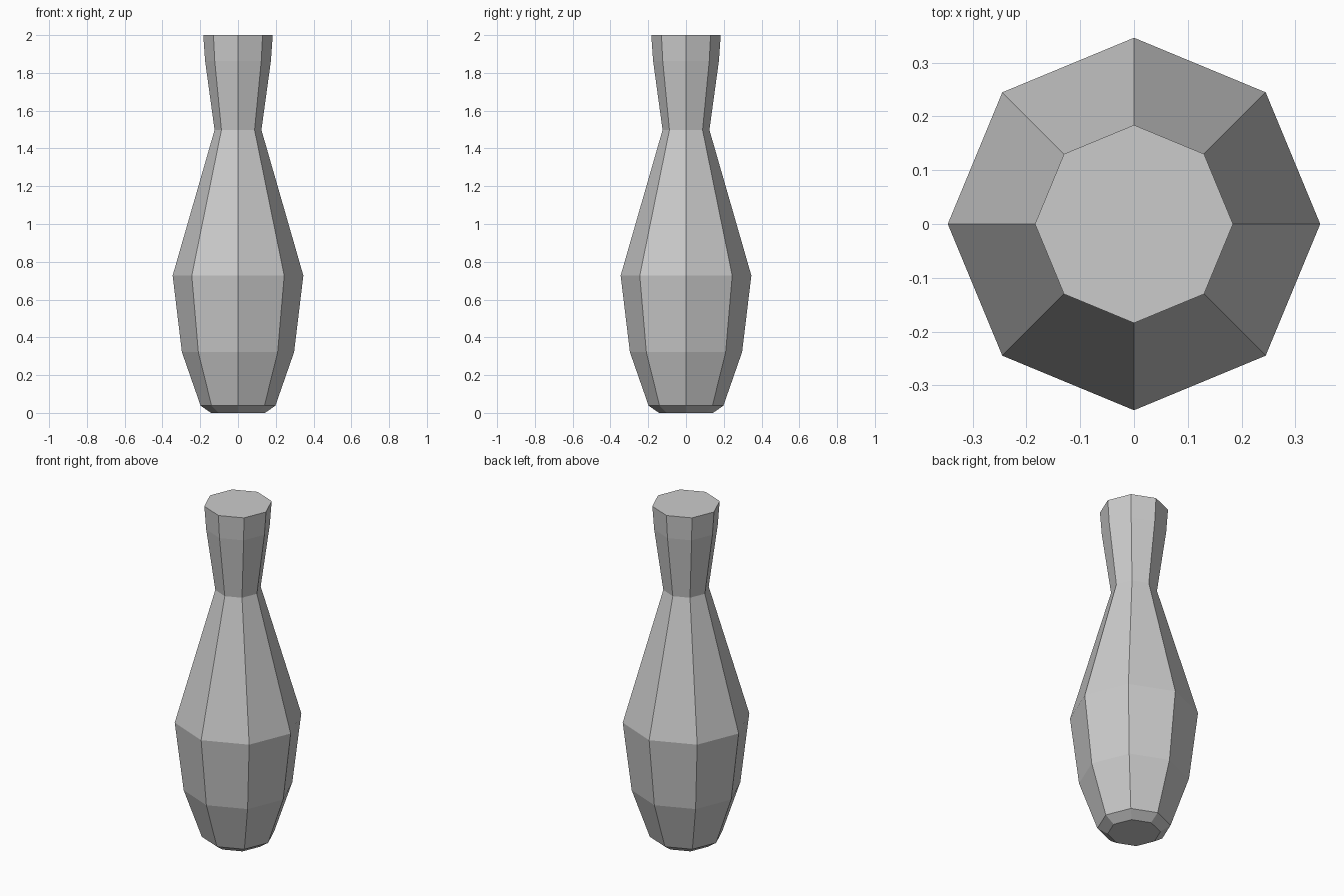
import bpy, bmesh
from math import cos, sin, tau

if "Cube" in bpy.data.objects:
    bpy.data.objects.remove(bpy.data.objects["Cube"])

SIDES = 8
# radius, height from base to crown
PROFILE = [(0.143, 0), (0.198, 0.038), (0.297, 0.322), (0.346, 0.727),
           (0.124, 1.498), (0.174, 1.862), (0.184, 2.0)]

# Eight-sided turned body
bm = bmesh.new()
rings = [[bm.verts.new((r * cos(tau * i / SIDES), r * sin(tau * i / SIDES), z))
          for i in range(SIDES)] for r, z in PROFILE]
for low, high in zip(rings, rings[1:]):
    for i in range(SIDES):
        j = (i + 1) % SIDES
        bm.faces.new((low[i], low[j], high[j], high[i]))

# Flat base and crown
bm.faces.new(rings[0][::-1])
bm.faces.new(rings[-1])

mesh = bpy.data.meshes.new("bowling_pin")
bm.to_mesh(mesh)
bm.free()
bpy.context.collection.objects.link(bpy.data.objects.new("bowling_pin", mesh))
